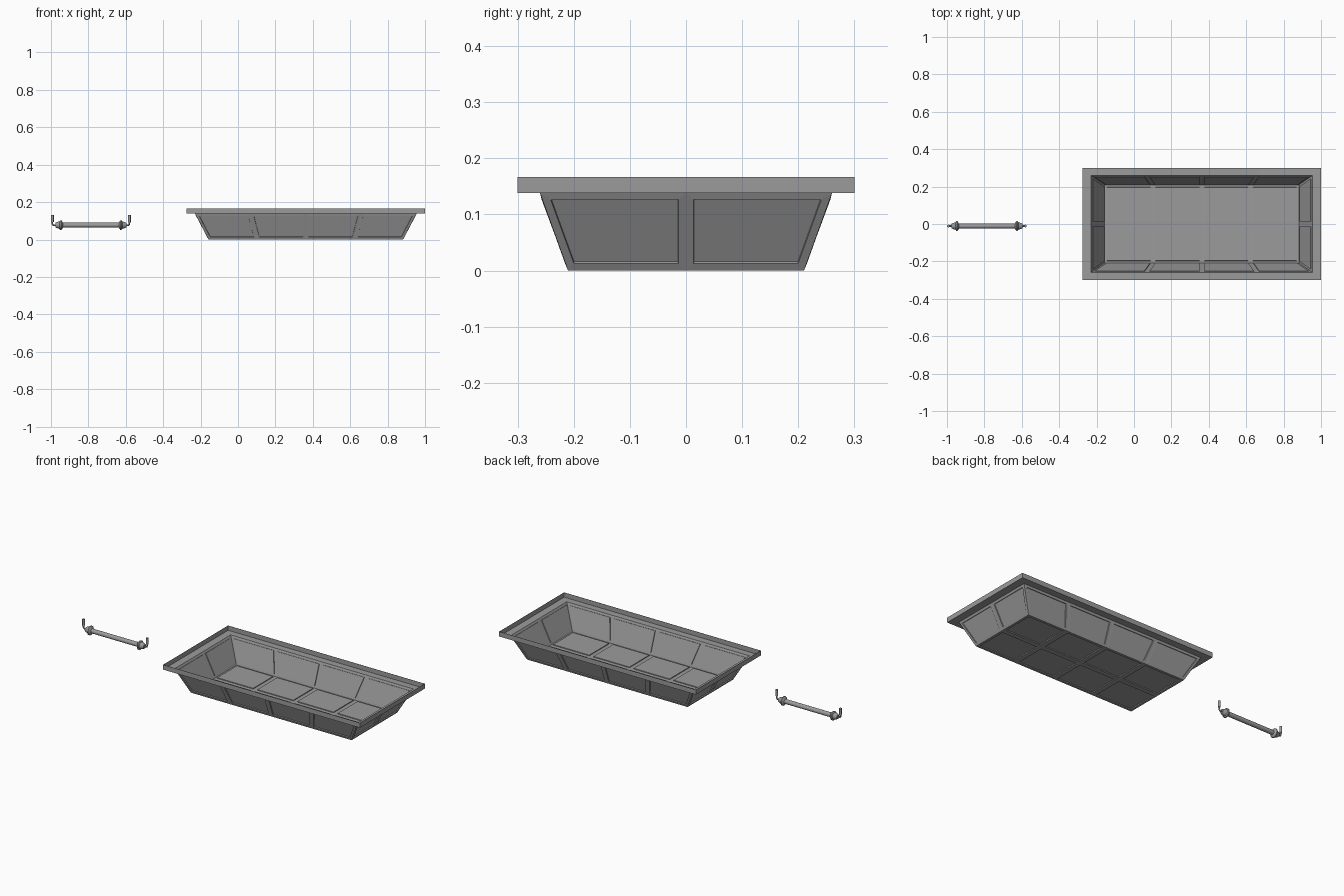
import bpy, bmesh
from math import radians
from mathutils import Vector

if "Cube" in bpy.data.objects:
    bpy.data.objects.remove(bpy.data.objects["Cube"])

CX = 0.3625                      # tray centre
HX, HY = -0.7865, -0.011         # handle bar centre
HZ = 0.077

metal = bpy.data.materials.new("dark_metal")
metal.diffuse_color = (0.33, 0.33, 0.33, 1)
metal.use_nodes = True
metal.node_tree.nodes["Principled BSDF"].inputs["Base Color"].default_value = metal.diffuse_color


def new_object(name, bm):
    me = bpy.data.meshes.new(name)
    bm.to_mesh(me)
    bm.free()
    me.materials.append(metal)
    ob = bpy.data.objects.new(name, me)
    bpy.context.collection.objects.link(ob)
    return ob


def rect(hx, hy, z):
    return [Vector((CX + sx * hx, sy * hy, z))
            for sx, sy in ((-1, -1), (1, -1), (1, 1), (-1, 1))]


def sheet(bm, a, b, c, d, n, m):
    """Quad a-b-c-d split into n x m faces."""
    def at(u, v):
        return a.lerp(b, u).lerp(d.lerp(c, u), v)
    g = [[bm.verts.new(at(i / n, j / m)) for j in range(m + 1)] for i in range(n + 1)]
    return [bm.faces.new((g[i][j], g[i + 1][j], g[i + 1][j + 1], g[i][j + 1]))
            for i in range(n) for j in range(m)]


# Tray: floor, sloping walls, flange and upturned lip
bm = bmesh.new()
floor = rect(0.52, 0.21, 0.001)
wall_top = rect(0.592, 0.26, 0.139)
flange = rect(0.6365, 0.3, 0.139)
lip = rect(0.6365, 0.3, 0.167)
panels = sheet(bm, *floor, 4, 2)
for i in range(4):
    k = (i + 1) % 4
    n = 4 if i % 2 == 0 else 2
    panels += sheet(bm, wall_top[k], wall_top[i], floor[i], floor[k], n, 1)
    sheet(bm, flange[k], flange[i], wall_top[i], wall_top[k], n, 1)
    sheet(bm, lip[k], lip[i], flange[i], flange[k], n, 1)
bmesh.ops.remove_doubles(bm, verts=bm.verts[:], dist=1e-4)

# Make every face look into the tray, then press the panels inward
bm.normal_update()
inside = Vector((CX, 0, 0.3))
for f in bm.faces:
    if f.normal.dot(inside - f.calc_center_median()) < 0:
        f.normal_flip()
bm.normal_update()
bmesh.ops.inset_individual(bm, faces=panels, thickness=0.0135, depth=0.0,
                           use_even_offset=True)
bmesh.ops.inset_individual(bm, faces=panels, thickness=0.0005, depth=0.005,
                           use_even_offset=True)
tray = new_object("tray", bm)
mod = tray.modifiers.new("thickness", 'SOLIDIFY')
mod.thickness = 0.001
mod.offset = 0
mod.use_even_offset = True

# Handle bar: turned profile with flared collars, mirrored about its middle
half = [(.15, .013), (.152, .019), (.158, .026), (.164, .026),
        (.168, .02), (.182, .016), (.19, .012), (.19, 0)]
pts = [(-d, r) for d, r in reversed(half)] + half
bm = bmesh.new()
vs = [bm.verts.new((d, 0, r)) for d, r in pts]
es = [bm.edges.new(e) for e in zip(vs, vs[1:])]
bmesh.ops.spin(bm, geom=vs + es, cent=(0, 0, 0), axis=(1, 0, 0),
               angle=radians(360), steps=20)
bmesh.ops.remove_doubles(bm, verts=bm.verts[:], dist=1e-5)
bmesh.ops.recalc_face_normals(bm, faces=bm.faces[:])
bar = new_object("handle_bar", bm)
bar.location = (HX, HY, HZ)


# Bent rods and thicker hook tips at both ends
def tube(name, points, radius):
    cu = bpy.data.curves.new(name, 'CURVE')
    cu.dimensions = '3D'
    cu.bevel_depth = radius
    cu.bevel_resolution = 2
    cu.use_fill_caps = True
    cu.materials.append(metal)
    sp = cu.splines.new('POLY')
    sp.points.add(len(points) - 1)
    for p, co in zip(sp.points, points):
        p.co = (*co, 1)
    ob = bpy.data.objects.new(name, cu)
    ob.location = (HX, HY, HZ)
    bpy.context.collection.objects.link(ob)


for s, side in ((-1, "left"), (1, "right")):
    tube(side + "_hook_rod", [(s * .185, 0, 0), (s * .200, 0, 0), (s * .204, 0, .002),
                              (s * .206, 0, .006), (s * .206, 0, .03)], 0.0045)
    tube(side + "_hook_tip", [(s * .206, 0, .018), (s * .206, 0, .055)], 0.0075)

bpy.ops.object.select_all(action='DESELECT')
bar.select_set(True)
bpy.context.view_layer.objects.active = bar
bpy.ops.object.shade_smooth_by_angle(angle=radians(30))
